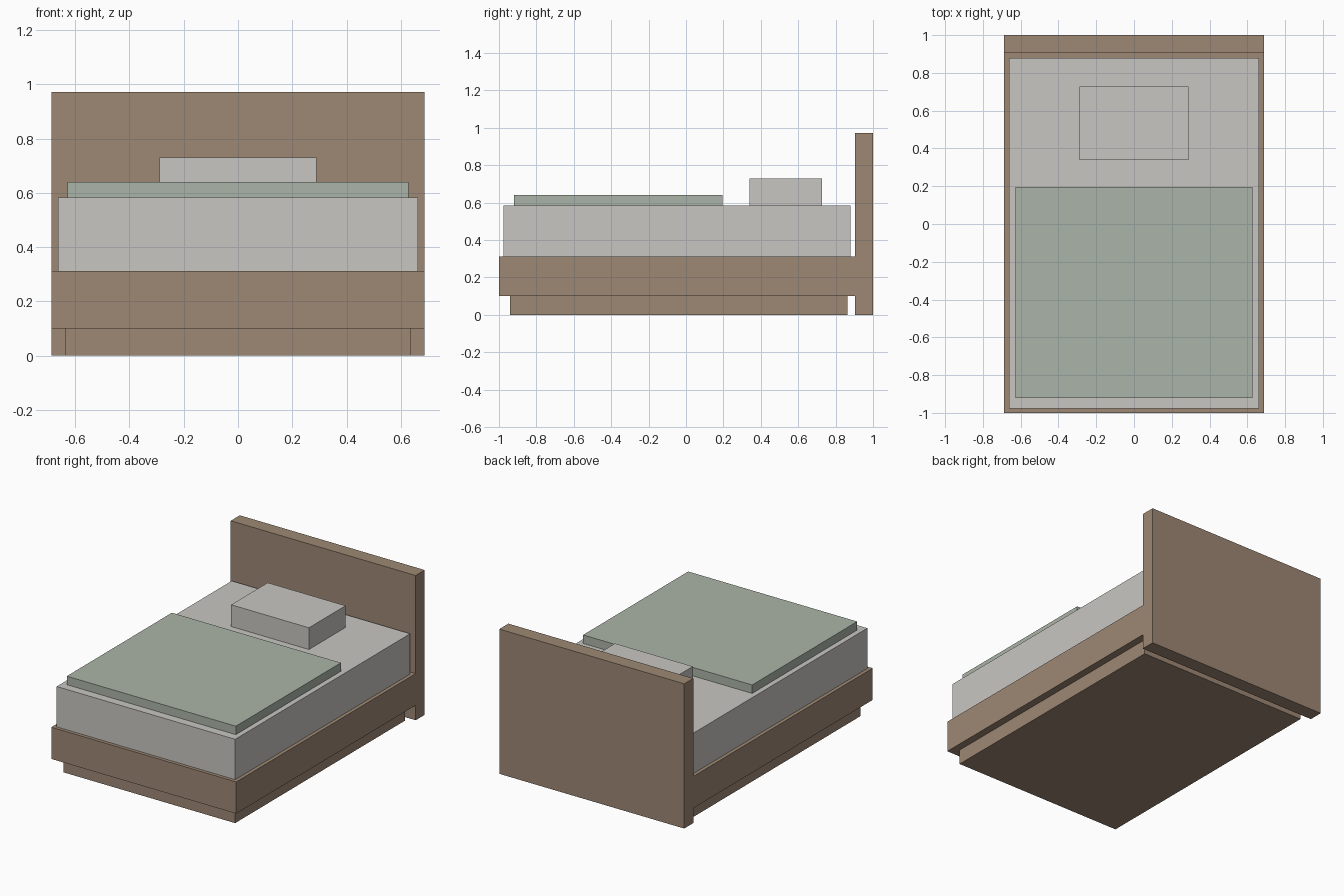
import bpy

if "Cube" in bpy.data.objects:
    bpy.data.objects.remove(bpy.data.objects["Cube"])


def material(name, color):
    m = bpy.data.materials.new(name)
    m.diffuse_color = (*color, 1.0)
    m.use_nodes = True
    m.node_tree.nodes["Principled BSDF"].inputs["Base Color"].default_value = m.diffuse_color
    return m


wood = material("brown_wood", (0.338, 0.246, 0.174))
linen = material("pale_linen", (0.578, 0.565, 0.539))
green = material("sage_green", (0.407, 0.456, 0.392))


def box(name, half_x, y, z, mat):
    """Box centred on x, spanning the given y and z ranges."""
    bpy.ops.mesh.primitive_cube_add(
        size=1, location=(0, (y[0] + y[1]) / 2, (z[0] + z[1]) / 2))
    ob = bpy.context.object
    ob.name = name
    ob.scale = (2 * half_x, y[1] - y[0], z[1] - z[0])
    bpy.ops.object.transform_apply(location=False, rotation=False, scale=True)
    ob.data.materials.append(mat)


# Wooden bedstead
box("plinth", 0.637, (-0.94, 0.863), (0.0, 0.1), wood)
box("bed_frame", 0.687, (-1.0, 0.904), (0.1, 0.313), wood)
box("headboard", 0.687, (0.904, 1.0), (0.0, 0.972), wood)

# Bedding
box("mattress", 0.663, (-0.977, 0.88), (0.313, 0.584), linen)
box("blanket", 0.628, (-0.92, 0.195), (0.584, 0.641), green)
box("pillow", 0.289, (0.34, 0.728), (0.584, 0.73), linen)
